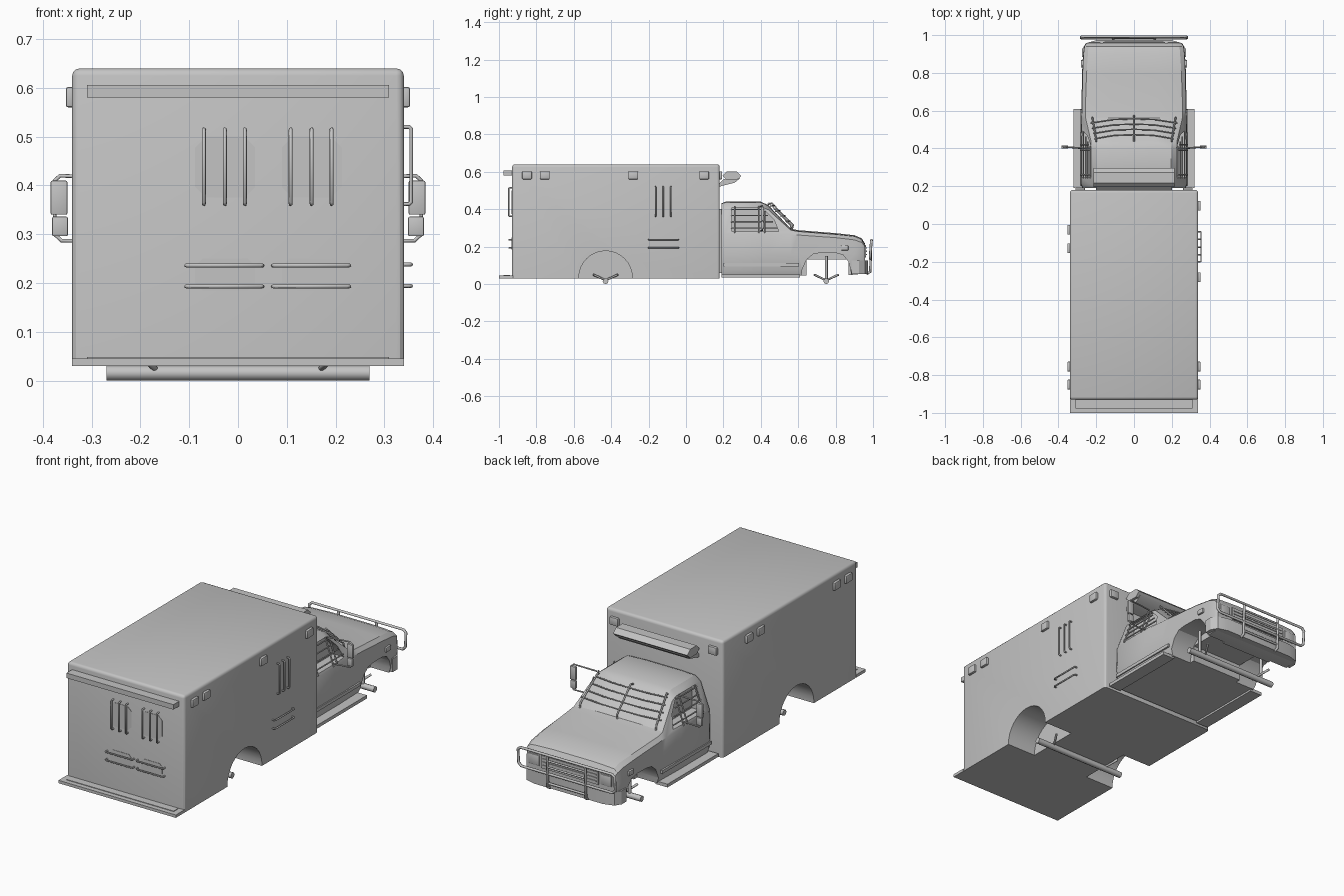
import bpy, bmesh, math
from mathutils import Vector

GREY = bpy.data.materials.new("plain_grey")
GREY.diffuse_color = (0.55, 0.55, 0.55, 1)


def add(name, bm, angle=30):
    bmesh.ops.recalc_face_normals(bm, faces=bm.faces)
    me = bpy.data.meshes.new(name)
    bm.to_mesh(me)
    bm.free()
    ob = bpy.data.objects.new(name, me)
    bpy.context.collection.objects.link(ob)
    me.materials.append(GREY)
    smooth(ob, angle)
    return ob


def smooth(ob, angle=30):
    bpy.ops.object.select_all(action='DESELECT')
    ob.select_set(True)
    bpy.context.view_layer.objects.active = ob
    bpy.ops.object.shade_smooth_by_angle(angle=math.radians(angle))


def loft(name, rings, angle=30):
    bm = bmesh.new()
    vs = [[bm.verts.new(p) for p in r] for r in rings]
    n = len(vs[0])
    for a, b in zip(vs, vs[1:]):
        for i in range(n):
            bm.faces.new((a[i], a[(i + 1) % n], b[(i + 1) % n], b[i]))
    bm.faces.new(vs[0])
    bm.faces.new(vs[-1])
    return add(name, bm, angle)


def prism_x(name, yz, x0, x1):
    return loft(name, [[(x, y, z) for y, z in yz] for x in (x0, x1)])


def box(name, x0, x1, y0, y1, z0, z1, bevel=0.0, seg=2):
    bm = bmesh.new()
    bmesh.ops.create_cube(bm, size=1)
    for v in bm.verts:
        v.co = ((x0 + x1) / 2 + v.co.x * (x1 - x0), (y0 + y1) / 2 + v.co.y * (y1 - y0),
                (z0 + z1) / 2 + v.co.z * (z1 - z0))
    if bevel:
        bmesh.ops.bevel(bm, geom=bm.edges[:], offset=bevel, segments=seg, affect='EDGES', profile=0.5)
    return add(name, bm)


def tube(name, pts, r=0.004, closed=False):
    cu = bpy.data.curves.new(name, 'CURVE')
    cu.dimensions = '3D'
    cu.bevel_depth, cu.bevel_resolution, cu.use_fill_caps = r, 2, True
    sp = cu.splines.new('POLY')
    sp.points.add(len(pts) - 1)
    for p, c in zip(sp.points, pts):
        p.co = (*c, 1)
    sp.use_cyclic_u = closed
    ob = bpy.data.objects.new(name, cu)
    bpy.context.collection.objects.link(ob)
    cu.materials.append(GREY)
    return ob


def handle(name, a, b, out, r=0.004):
    # bar standing off a wall, with both ends turned into it
    a, b, out = Vector(a), Vector(b), Vector(out)
    d = (b - a).normalized() * 0.004
    tube(name, [a, a + out * 0.7, a + out + d, b + out - d, b + out * 0.7, b], r)


def cut(ob, cutters, angle=30):
    for c in cutters:
        m = ob.modifiers.new("cut", 'BOOLEAN')
        m.object, m.operation, m.solver = c, 'DIFFERENCE', 'EXACT'
    dg = bpy.context.evaluated_depsgraph_get()
    ob.data = bpy.data.meshes.new_from_object(ob.evaluated_get(dg))
    ob.modifiers.clear()
    for c in cutters:
        bpy.data.objects.remove(c)
    smooth(ob, angle)


# Rear body: rounded top and vertical edges, wheel pockets
bm = bmesh.new()
bmesh.ops.create_cube(bm, size=1)
for v in bm.verts:
    v.co = (v.co.x * 0.68, -0.375 + v.co.y * 1.11, 0.335 + v.co.z * 0.61)
edges = [e for e in bm.edges if max(v.co.z for v in e.verts) > 0.5]
bmesh.ops.bevel(bm, geom=edges, offset=0.015, segments=3, affect='EDGES', profile=0.5)
body = add("rear_body", bm)
arc = [(-0.43 + 0.143 * math.cos(i * math.pi / 16), 0.034 + 0.143 * math.sin(i * math.pi / 16))
       for i in range(17)]
arc = [(arc[0][0], -0.05)] + arc + [(arc[-1][0], -0.05)]
cut(body, [prism_x("arch_cutter", arc, s * 0.17, s * 0.5) for s in (-1, 1)])

# Rear step and rear light bar
box("rear_step", -0.34, 0.34, -1.0, -0.925, 0.03, 0.045)
box("step_tread", -0.31, 0.31, -0.975, -0.94, 0.045, 0.048)
box("rear_light_bar", -0.31, 0.31, -0.977, -0.925, 0.58, 0.606)

# Rear windows and their guard bars
for x0 in (-0.088, 0.09):
    for z0, z1, c in ((0.375, 0.5, 0.022), (0.185, 0.25, 0.015)):
        x1 = x0 + 0.123
        oct_ = [(x0 + c, z0), (x1 - c, z0), (x1, z0 + c), (x1, z1 - c),
                (x1 - c, z1), (x0 + c, z1), (x0, z1 - c), (x0, z0 + c)]
        loft("rear_panel", [[(x, y, z) for x, z in oct_] for y in (-0.932, -0.929)])
    for dx in (0.018, 0.061, 0.102):
        handle("rear_upright_bar", (x0 + dx, -0.93, 0.362), (x0 + dx, -0.93, 0.515), (0, -0.017, 0))
    for z in (0.193, 0.236):
        handle("rear_cross_bar", (x0 - 0.018, -0.93, z), (x0 + 0.138, -0.93, z), (0, -0.017, 0))

# Guard bars on the right wall only
for y in (-0.163, -0.122, -0.081):
    handle("side_upright_bar", (0.34, y, 0.362), (0.34, y, 0.52), (0.015, 0, 0))
for z in (0.194, 0.238):
    handle("side_cross_bar", (0.34, -0.2, z), (0.34, -0.04, z), (0.015, 0, 0))

# Marker lamps
for s, ys in ((1, (-0.85, -0.755, -0.282, 0.097)), (-1, (-0.85, -0.755, -0.128, -0.03))):
    for y in ys:
        box("side_marker", *sorted((s * 0.335, s * 0.353)), y - 0.026, y + 0.026, 0.56, 0.602, 0.005)
for s in (-1, 1):
    box("front_marker", s * 0.285 - 0.025, s * 0.285 + 0.025, 0.175, 0.193, 0.56, 0.602, 0.005)

# Front light bar on its bracket
prism_x("front_light_bar", [(0.195, 0.578), (0.218, 0.601), (0.272, 0.601), (0.296, 0.578),
                            (0.272, 0.556), (0.218, 0.556)], -0.215, 0.215)
prism_x("light_bracket", [(0.175, 0.52), (0.26, 0.542), (0.29, 0.566), (0.2, 0.56), (0.175, 0.535)],
        -0.2, 0.2)

# Cab: cross-sections along the length (y, half width, shoulder z, top half width, top z, base z)
rings = []
for y, w, zs, wt, zt, z0 in (
        (0.19, 0.270, 0.27, 0.212, 0.428, 0.045), (0.21, 0.280, 0.27, 0.220, 0.436, 0.045),
        (0.40, 0.280, 0.27, 0.220, 0.436, 0.045), (0.44, 0.280, 0.27, 0.222, 0.418, 0.045),
        (0.56, 0.277, 0.265, 0.250, 0.292, 0.045), (0.60, 0.276, 0.262, 0.252, 0.284, 0.045),
        (0.80, 0.272, 0.248, 0.245, 0.268, 0.045), (0.90, 0.267, 0.236, 0.238, 0.257, 0.05),
        (0.94, 0.262, 0.222, 0.235, 0.240, 0.055), (0.957, 0.252, 0.200, 0.235, 0.212, 0.06)):
    half = [(w - 0.012, z0), (w, z0 + 0.03), (w + 0.003, 0.16), (w, zs),
            (wt + 0.006, zs + (zt - zs) * 0.86), (wt - 0.025, zt), (wt * 0.5, zt + 0.004)]
    ring = half + [(-x, z) for x, z in reversed(half)]
    rings.append([(x, y, z) for x, z in ring])
cab = loft("cab", rings)
arch = [(0.61, 0), (0.622, 0.08), (0.645, 0.13), (0.68, 0.16), (0.72, 0.167), (0.80, 0.167),
        (0.84, 0.155), (0.868, 0.12), (0.88, 0.08), (0.885, 0)]
window = [(0.245, 0.282), (0.245, 0.41), (0.405, 0.41), (0.47, 0.345), (0.495, 0.282)]
cutters = [box("floor_cutter", -0.2, 0.2, 0.645, 0.868, 0.0, 0.13)]
for s in (-1, 1):
    cutters.append(prism_x("arch_cutter", arch, s * 0.15, s * 0.4))
    cutters.append(prism_x("window_cutter", window, s * 0.205, s * 0.4))
cut(cab, cutters)
box("cab_joint", -0.2, 0.2, 0.17, 0.2, 0.06, 0.40)

# Windscreen guard
for i, t in enumerate((0.12, 0.36, 0.6, 0.84)):
    y, z = 0.45 + 0.115 * t, 0.43 - 0.115 * t
    e = 0.205 + 0.03 * t
    tube("windscreen_bar", [(-e, y - 0.012, z), (-e / 2, y + 0.006, z + 0.003), (0, y + 0.01, z + 0.004),
                            (e / 2, y + 0.006, z + 0.003), (e, y - 0.012, z)], 0.0035)
for x in (-0.2, 0, 0.2):
    k = -0.006 if x else 0.008
    tube("windscreen_strut", [(x, 0.437, 0.425), (x, 0.45 + k, 0.433), (x * 1.1, 0.565 + k, 0.315),
                              (x * 1.1, 0.565, 0.285)], 0.0045)

# Bumper, nose panels
bump = [(-0.275, 0.885), (-0.275, 0.925), (-0.255, 0.957), (-0.2, 0.973), (0.2, 0.973),
        (0.255, 0.957), (0.275, 0.925), (0.275, 0.885)]
loft("front_bumper", [[(x, y, z) for x, y in bump] for z in (0.055, 0.125)])
box("grille", -0.165, 0.165, 0.95, 0.963, 0.142, 0.208)
for z in (0.158, 0.175, 0.192):
    box("grille_slat", -0.155, 0.155, 0.96, 0.967, z - 0.003, z + 0.003)

# Bull bar
tube("bull_bar_loop", [(-0.28, 0.985, 0.15), (-0.28, 0.99, 0.222), (-0.265, 0.992, 0.235),
                       (0.265, 0.992, 0.235), (0.28, 0.99, 0.222), (0.28, 0.985, 0.15),
                       (0.265, 0.985, 0.135), (-0.265, 0.985, 0.135)], 0.007, True)
for z in (0.17, 0.203):
    tube("bull_bar_rail", [(-0.11, 0.988, z), (0.11, 0.988, z)], 0.005)
tube("bull_bar_lower_rail", [(-0.11, 0.985, 0.085), (0.11, 0.985, 0.085)], 0.006)

# Parts on both sides of the cab and chassis
for s in (-1, 1):
    def sx(a, b):
        return sorted((s * a, s * b))

    tube("bull_bar_upright", [(s * 0.11, 0.965, 0.055), (s * 0.11, 0.985, 0.065),
                              (s * 0.11, 0.99, 0.235)], 0.007)
    box("headlight", *sx(0.178, 0.24), 0.945, 0.963, 0.147, 0.203, 0.004)
    box("wing_lamp", *sx(0.26, 0.281), 0.828, 0.868, 0.18, 0.206, 0.004)
    box("running_board", *sx(0.25, 0.32), 0.19, 0.61, 0.035, 0.052)
    box("door_trim", *sx(0.275, 0.287), 0.2, 0.605, 0.095, 0.112)
    # side window guard
    for i in range(4):
        z = 0.3 + i * 0.033
        x = 0.275 - (z - 0.28) * 0.36
        tube("window_bar", [(s * x, 0.24, z), (s * x, 0.49 - i * 0.026, z)], 0.0035)
    for y, z1 in ((0.26, 0.415), (0.39, 0.415), (0.42, 0.39)):
        tube("window_strut", [(s * 0.282, y, 0.275), (s * (0.282 - (z1 - 0.275) * 0.36), y, z1)], 0.004)
    # mirrors
    tube("mirror_frame", [(s * 0.235, 0.40, 0.415), (s * 0.365, 0.408, 0.42), (s * 0.376, 0.41, 0.41),
                          (s * 0.376, 0.41, 0.3), (s * 0.362, 0.408, 0.287),
                          (s * 0.27, 0.40, 0.285)], 0.004)
    box("mirror", *sx(0.35, 0.384), 0.4, 0.415, 0.34, 0.41, 0.003)
    box("lower_mirror", *sx(0.349, 0.381), 0.4, 0.415, 0.296, 0.336, 0.003)
    # suspension
    tube("front_strut", [(s * 0.2, 0.75, 0.015), (s * 0.2, 0.75, 0.15)], 0.008)
    for y, z in ((0.75, 0.05), (-0.43, 0.05)):
        tube("axle_arms", [(s * 0.2, y - 0.065, z), (s * 0.165, y, 0.02), (s * 0.2, y + 0.065, z)], 0.006)

# Axles
for y in (-0.43, 0.75):
    tube("axle", [(-0.27, y, 0.0155), (0.27, y, 0.0155)], 0.0155)
